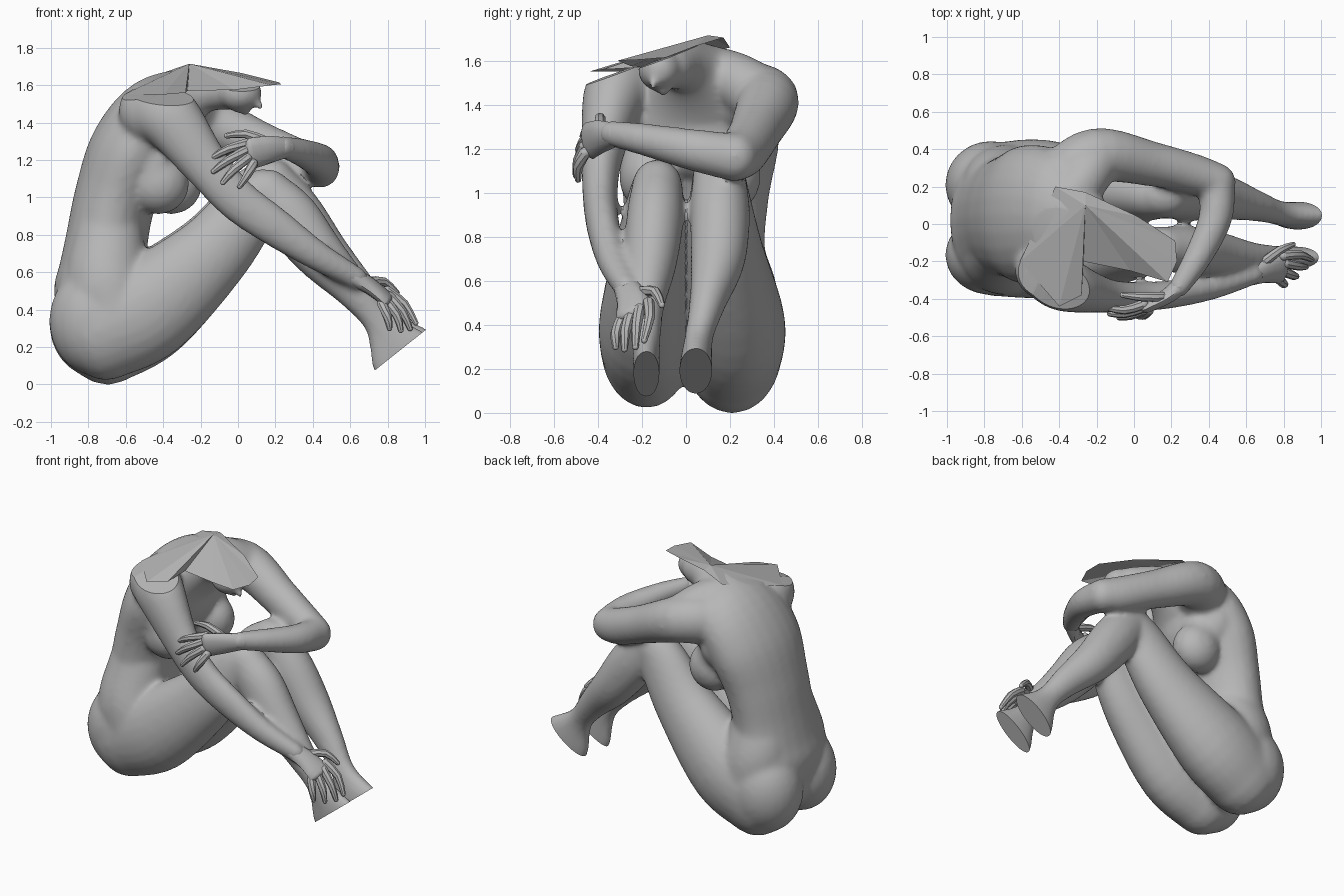
import bpy, bmesh, math
from mathutils import Vector

clay = bpy.data.materials.new("grey clay")
clay.diffuse_color = (0.47, 0.47, 0.47, 1)


def finish(name, bm, angle=40):
    bmesh.ops.recalc_face_normals(bm, faces=bm.faces[:])
    mesh = bpy.data.meshes.new(name)
    bm.to_mesh(mesh)
    bm.free()
    mesh.materials.append(clay)
    ob = bpy.data.objects.new(name, mesh)
    bpy.context.collection.objects.link(ob)
    bpy.ops.object.select_all(action='DESELECT')
    bpy.context.view_layer.objects.active = ob
    ob.select_set(True)
    if angle:
        bpy.ops.object.shade_smooth_by_angle(angle=math.radians(angle))
    return ob


def spline(stations, steps):
    """Catmull-Rom through (x, y, z, half width, half depth)."""
    p = [Vector(s) for s in stations]
    p = [p[0] * 2 - p[1]] + p + [p[-1] * 2 - p[-2]]
    out = []
    for i in range(1, len(p) - 2):
        a, b, c, d = p[i - 1:i + 3]
        for k in range(steps):
            t = k / steps
            out.append(0.5 * (2 * b + (c - a) * t + (2 * a - 5 * b + 4 * c - d) * t * t
                              + (3 * b - a - 3 * c + d) * t ** 3))
    return out + [p[-2]]


def limb(bm, stations, side=(0, 1, 0), sides=24, steps=5, round_start=True, round_end=True):
    """Closed tube of elliptical sections; the half width lies along side."""
    pts = spline(stations, steps)
    pos = [Vector(q[:3]) for q in pts]
    rings = []
    for i, q in enumerate(pts):
        t = (pos[min(i + 1, len(pos) - 1)] - pos[max(i - 1, 0)]).normalized()
        rings.append([pos[i], t, q[3], q[4]])

    def dome(ring, sign):
        c, t, w, d = ring
        return [[c + t * sign * min(w, d) * math.sin(a), t, w * math.cos(a), d * math.cos(a)]
                for a in (0.35, 0.7, 1.05, 1.4)]
    if round_start:
        rings = dome(rings[0], -1)[::-1] + rings
    if round_end:
        rings = rings + dome(rings[-1], 1)
    loops = []
    for c, t, w, d in rings:
        s = Vector(side)
        s = (s - t * s.dot(t)).normalized()
        n = t.cross(s)
        loops.append([bm.verts.new(c + s * w * math.cos(a) + n * d * math.sin(a))
                      for a in (2 * math.pi * k / sides for k in range(sides))])
    for l0, l1 in zip(loops, loops[1:]):
        for k in range(sides):
            j = (k + 1) % sides
            bm.faces.new((l0[k], l0[j], l1[j], l1[k]))
    bm.faces.new(loops[0][::-1])
    bm.faces.new(loops[-1])


def ball(bm, centre, radii):
    v = bmesh.ops.create_uvsphere(bm, u_segments=24, v_segments=16, radius=1)['verts']
    bmesh.ops.scale(bm, vec=radii, verts=v)
    bmesh.ops.translate(bm, vec=centre, verts=v)


def slice_off(bm, point, normal):
    """Remove everything on the normal side and close the cut flat."""
    bmesh.ops.bisect_plane(bm, geom=bm.verts[:] + bm.edges[:] + bm.faces[:], clear_outer=True,
                           plane_co=point, plane_no=normal)
    bmesh.ops.holes_fill(bm, edges=[e for e in bm.edges if e.is_boundary])


body = bmesh.new()
# torso from pelvis to neck
limb(body, [(-.74, .02, .32, .30, .20), (-.735, .02, .48, .39, .25), (-.72, .025, .62, .365, .235),
            (-.70, .035, .78, .325, .22), (-.655, .045, 1.0, .335, .22), (-.56, .05, 1.25, .375, .235),
            (-.41, .05, 1.45, .33, .215), (-.20, 0, 1.57, .13, .13), (-.04, -.07, 1.57, .10, .10)])
# buttocks and flanks flowing into the thighs
ball(body, (-.765, -.165, .34), (.245, .215, .29))
ball(body, (-.765, .21, .33), (.245, .235, .29))
for y, s in ((-.16, 1), (.19, 1.06)):
    limb(body, [(-.69, y * .8, .78, .17 * s, .19), (-.70, y, .56, .21 * s, .225),
                (-.66, y * 1.1, .40, .21 * s, .22)])
# chest and breasts
ball(body, (-.46, .09, 1.28), (.20, .31, .24))
for x, y in ((-.425, -.165), (-.355, .20)):
    ball(body, (x, y, 1.075), (.165, .14, .165))
    limb(body, [(x - .02, y, 1.10, .135, .145), (x - .03, y, 1.20, .13, .13), (x - .02, y, 1.34, .11, .09)])
# far shoulder slope
limb(body, [(-.38, .10, 1.54, .13, .13), (-.28, .22, 1.51, .13, .13), (-.20, .35, 1.43, .14, .14)])
# legs: near and far, thigh then shin
limb(body, [(-.75, -.18, .285, .205, .275), (-.48, -.19, .41, .205, .275), (-.14, -.17, .70, .165, .21),
            (.06, -.14, .95, .13, .17), (.14, -.13, 1.03, .115, .13)])
limb(body, [(.15, -.13, 1.03, .115, .13), (.28, -.14, .89, .13, .155), (.44, -.16, .69, .12, .135),
            (.62, -.18, .50, .085, .10), (.75, -.18, .34, .065, .085), (.85, -.18, .195, .06, .165),
            (.89, -.18, .14, .06, .185)], round_end=False)
limb(body, [(-.74, .21, .27, .225, .285), (-.48, .22, .41, .23, .28), (-.13, .18, .72, .175, .21),
            (.07, .155, .98, .135, .17), (.16, .15, 1.08, .12, .135)])
limb(body, [(.17, .15, 1.08, .12, .135), (.30, .155, .91, .135, .155), (.46, .145, .70, .125, .135),
            (.64, .10, .51, .085, .10), (.77, .06, .35, .065, .085), (.87, .045, .205, .075, .165),
            (.91, .045, .15, .075, .185)], round_end=False)
# near arm reaching down to the ankle
limb(body, [(-.47, -.24, 1.46, .17, .18), (-.37, -.325, 1.43, .145, .17), (-.17, -.38, 1.17, .095, .125),
            (.0, -.39, .985, .08, .115), (.2, -.375, .84, .075, .105), (.42, -.335, .69, .068, .08),
            (.64, -.27, .565, .055, .06)])
# far arm folded across the knees
limb(body, [(-.40, .22, 1.42, .17, .17), (-.20, .365, 1.42, .15, .15), (.10, .32, 1.29, .125, .12),
            (.32, .265, 1.195, .12, .11), (.445, .225, 1.16, .11, .10)], side=(0, 0, 1))
limb(body, [(.445, .225, 1.16, .11, .10), (.435, .03, 1.195, .095, .09), (.34, -.18, 1.24, .075, .075),
            (.24, -.34, 1.27, .06, .055)], side=(0, 0, 1))
# lower face with nose and chin
ball(body, (.01, -.12, 1.56), (.12, .10, .10))
limb(body, [(.06, -.14, 1.53, .03, .03), (.125, -.15, 1.485, .02, .022)], sides=8)
limb(body, [(0, -.11, 1.49, .05, .04), (.04, -.10, 1.465, .03, .03)], sides=8)

ob = finish("body", body, 0)
mod = ob.modifiers.new("blend", 'REMESH')
mod.mode = 'VOXEL'
mod.voxel_size = 0.016
mod = ob.modifiers.new("soften", 'SMOOTH')
mod.factor, mod.iterations = 0.5, 14
for m in list(ob.modifiers):
    bpy.ops.object.modifier_apply(modifier=m.name)
# flat cuts: near shoulder, head, soles
bm = bmesh.new()
bm.from_mesh(ob.data)
slice_off(bm, (-.62, -.2, 1.545), (-.038, -.035, .149))
slice_off(bm, (-.27, .13, 1.70), (.0036, -.0448, .1237))
slice_off(bm, (.75, 0, .09), (.62, 0, -.78))
bm.to_mesh(ob.data)
bm.free()
bpy.ops.object.shade_smooth_by_angle(angle=math.radians(40))

# faceted sheet over the sliced head
bm = bmesh.new()
hub = bm.verts.new((-.26, .10, 1.715))
rim = [bm.verts.new(p) for p in [(-.42, .20, 1.66), (-.26, .17, 1.705), (.02, .04, 1.665), (.22, -.09, 1.615),
       (.23, -.20, 1.605), (.18, -.31, 1.60), (-.02, -.25, 1.575), (-.27, -.20, 1.57),
       (-.28, -.38, 1.56), (-.40, -.44, 1.55), (-.61, -.20, 1.55)]]
for a, b in zip(rim, rim[1:] + rim[:1]):
    bm.faces.new((hub, a, b))
finish("head_slice", bm, 0)


def hand(name, palm, side, fingers):
    bm = bmesh.new()
    limb(bm, palm, side=side, sides=12, steps=3)
    for f in fingers:
        limb(bm, [(*p, r, r) for p, r in zip(f, (.027, .024, .015))], side=(.3, .5, .8), sides=8, steps=2)
    finish(name, bm)


# hand resting on the ankle
hand("near_hand", [(.60, -.28, .585, .055, .05), (.70, -.25, .53, .07, .04), (.79, -.235, .46, .085, .033)],
     (-.2, 1, .6),
     [[(.80, -.17, .50), (.89, -.165, .43), (.95, -.19, .33)],
      [(.81, -.21, .47), (.88, -.225, .39), (.92, -.23, .30)],
      [(.79, -.25, .45), (.85, -.275, .37), (.87, -.28, .29)],
      [(.77, -.29, .43), (.80, -.32, .36), (.81, -.32, .30)],
      [(.70, -.20, .55), (.78, -.14, .55), (.85, -.11, .49)]])
# hand holding the near arm
hand("far_hand", [(.26, -.32, 1.265, .055, .05), (.17, -.39, 1.255, .075, .04), (.07, -.44, 1.235, .085, .033)],
     (.3, 0, 1),
     [[(.05, -.43, 1.29), (-.05, -.46, 1.26), (-.14, -.45, 1.21)],
      [(.04, -.45, 1.25), (-.05, -.48, 1.20), (-.13, -.48, 1.14)],
      [(.05, -.46, 1.21), (-.02, -.49, 1.15), (-.08, -.50, 1.08)],
      [(.08, -.46, 1.18), (.05, -.49, 1.12), (.01, -.49, 1.06)],
      [(.15, -.39, 1.30), (.04, -.39, 1.34), (-.06, -.38, 1.33)]])
